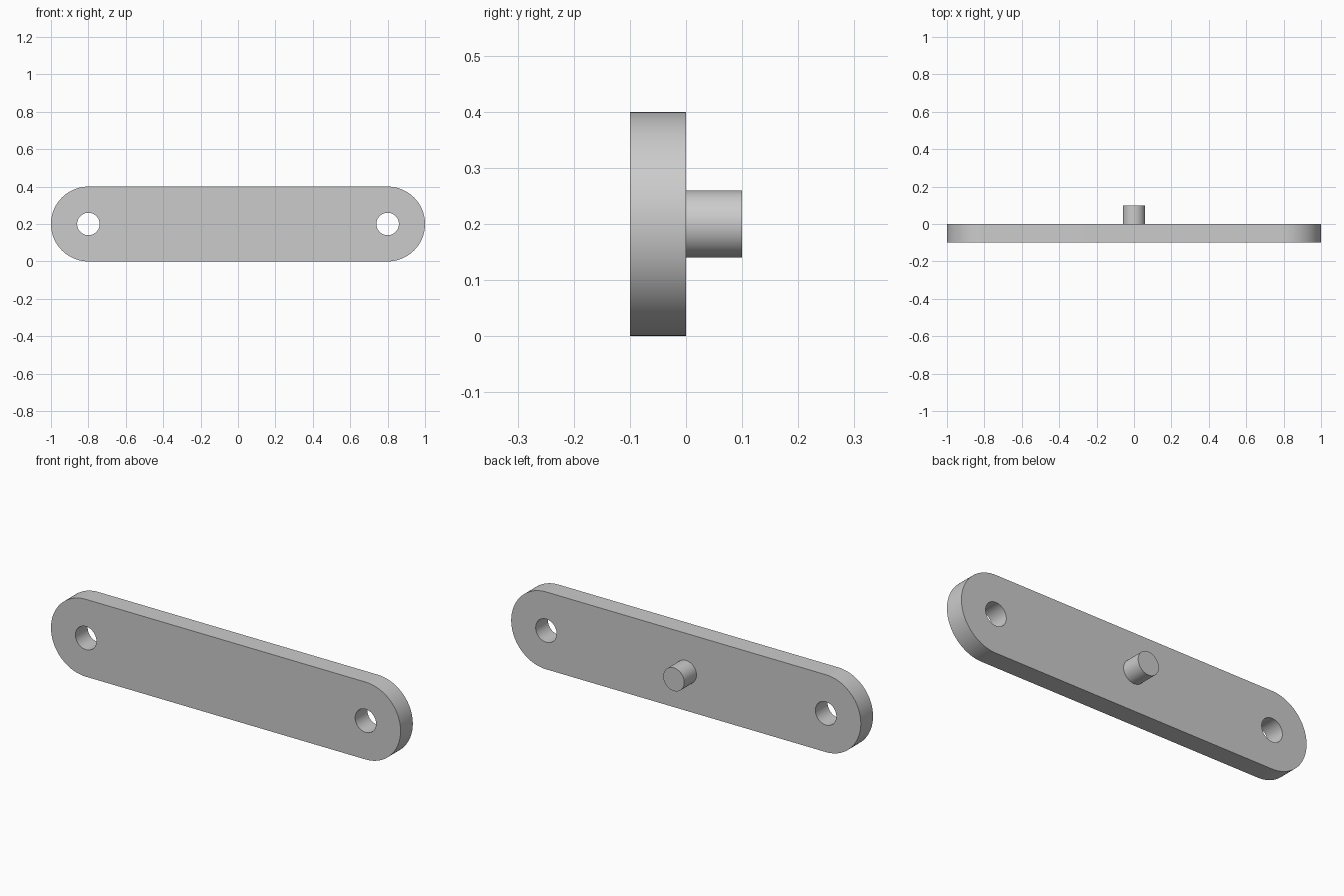
import bpy, bmesh
from math import pi, cos, sin

cube = bpy.data.objects.get("Cube")
if cube:
    bpy.data.objects.remove(cube, do_unlink=True)

HALF, RADIUS, MID_Z = 0.8, 0.2, 0.2   # hole centre offset, end radius, centre height
HOLE, SEGMENTS = 0.06, 48

grey = bpy.data.materials.new("plain grey")
grey.use_nodes = True
color = (0.6, 0.6, 0.6, 1)
grey.diffuse_color = color
grey.node_tree.nodes["Principled BSDF"].inputs["Base Color"].default_value = color


def arc(cx, radius, start, sweep, count):
    """Points of an arc in the xz plane."""
    angles = [start + sweep * i / count for i in range(count + 1)]
    return [(cx + radius * cos(a), MID_Z + radius * sin(a)) for a in angles]


def prism(name, outline, y0, y1):
    """Extrude an xz outline from y0 to y1."""
    bm = bmesh.new()
    face = bm.faces.new([bm.verts.new((x, y0, z)) for x, z in outline])
    result = bmesh.ops.extrude_face_region(bm, geom=[face], use_keep_orig=True)
    verts = [g for g in result["geom"] if isinstance(g, bmesh.types.BMVert)]
    bmesh.ops.translate(bm, verts=verts, vec=(0, y1 - y0, 0))
    bmesh.ops.recalc_face_normals(bm, faces=bm.faces)
    mesh = bpy.data.meshes.new(name)
    bm.to_mesh(mesh)
    bm.free()
    mesh.materials.append(grey)
    obj = bpy.data.objects.new(name, mesh)
    bpy.context.collection.objects.link(obj)
    return obj


def circle(cx, radius):
    return arc(cx, radius, 0, 2 * pi, SEGMENTS)[:-1]


def select(obj):
    bpy.ops.object.select_all(action="DESELECT")
    obj.select_set(True)
    bpy.context.view_layer.objects.active = obj


# Link plate with round ends
outline = arc(HALF, RADIUS, -pi / 2, pi, SEGMENTS) + arc(-HALF, RADIUS, pi / 2, pi, SEGMENTS)
plate = prism("link_plate", outline, -0.1, 0)

# Through hole near each end
for side in (-1, 1):
    cutter = prism("hole_cutter", circle(side * HALF, HOLE), -0.2, 0.1)
    cutter.hide_render = True
    cut = plate.modifiers.new("hole", "BOOLEAN")
    cut.object = cutter
    cut.operation = "DIFFERENCE"
    cut.solver = "EXACT"
    select(plate)
    bpy.ops.object.modifier_apply(modifier=cut.name)
    bpy.data.objects.remove(cutter, do_unlink=True)

# Pin at the middle of the back
pin = prism("centre_pin", circle(0, HOLE), 0, 0.1)

for obj in (plate, pin):
    select(obj)
    bpy.ops.object.shade_smooth_by_angle(angle=pi / 6)
